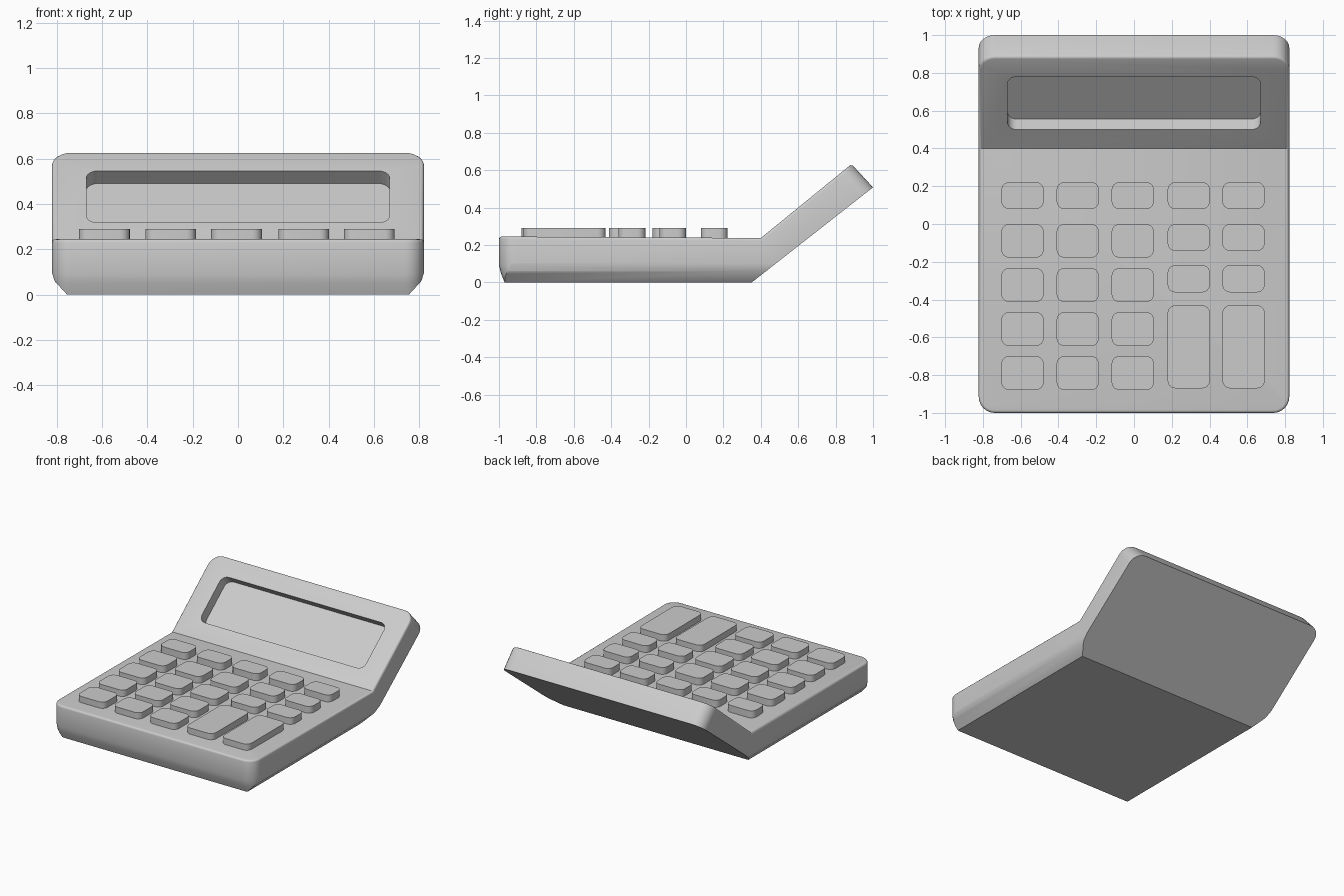
import bpy, bmesh, math
from mathutils import Vector

if "Cube" in bpy.data.objects:
    bpy.data.objects.remove(bpy.data.objects["Cube"])


def make_object(name, bm):
    bmesh.ops.recalc_face_normals(bm, faces=bm.faces)
    mesh = bpy.data.meshes.new(name)
    bm.to_mesh(mesh)
    bm.free()
    obj = bpy.data.objects.new(name, mesh)
    bpy.context.collection.objects.link(obj)
    return obj


def smooth(obj, angle):
    bpy.ops.object.select_all(action='DESELECT')
    obj.select_set(True)
    bpy.context.view_layer.objects.active = obj
    bpy.ops.object.shade_smooth_by_angle(angle=math.radians(angle))


def prism(points, offset):
    bm = bmesh.new()
    face = bm.faces.new([bm.verts.new(p) for p in points])
    ext = bmesh.ops.extrude_face_region(bm, geom=[face], use_keep_orig=True)
    moved = [v for v in ext["geom"] if isinstance(v, bmesh.types.BMVert)]
    bmesh.ops.translate(bm, verts=moved, vec=offset)
    bmesh.ops.recalc_face_normals(bm, faces=bm.faces)
    return bm


def rounded_rect(w, h, r, steps=6):
    pts = []
    for i, (sx, sy) in enumerate([(1, 1), (-1, 1), (-1, -1), (1, -1)]):
        for k in range(steps + 1):
            a = math.pi / 2 * (i + k / steps)
            pts.append((sx * (w / 2 - r) + r * math.cos(a),
                        sy * (h / 2 - r) + r * math.sin(a)))
    return pts


# Body: bent side profile swept across the width
W = 0.822
profile = [(-0.97, 0), (0.352, 0), (1.0, 0.508), (0.885, 0.632),
           (0.40, 0.237), (-1.0, 0.245), (-1.0, 0.09), (-0.99, 0.05)]
bm = prism([(-W, y, z) for y, z in profile], (2 * W, 0, 0))

# Round the two front corners and the two screen corners
corners = []
for e in bm.edges:
    a, b = (v.co for v in e.verts)
    if abs(a.x - b.x) < 1e-4 and (max(a.y, b.y) < -0.9 or min(a.y, b.y) > 0.8):
        corners.append(e)
bmesh.ops.bevel(bm, geom=corners, offset=0.085, segments=6, profile=0.5,
                affect='EDGES')

# Soften the upper rim
bm.normal_update()
rim = [e for e in bm.edges
       if sum(f.normal.z > 0.74 for f in e.link_faces) == 1]
bmesh.ops.bevel(bm, geom=rim, offset=0.014, segments=3, profile=0.5,
                affect='EDGES')

# Tapered lower sides
for s in (-1, 1):
    for p, n in (((s * W, 0, 0.10), (s * 0.04, 0, -0.012)),
                 ((s * 0.81, 0, 0.06), (s * 0.06, 0, -0.055))):
        cut = bmesh.ops.bisect_plane(
            bm, geom=bm.verts[:] + bm.edges[:] + bm.faces[:], dist=1e-5,
            plane_co=p, plane_no=Vector(n).normalized(), clear_outer=True)
        edges = [g for g in cut["geom_cut"] if isinstance(g, bmesh.types.BMEdge)]
        bmesh.ops.holes_fill(bm, edges=edges, sides=0)
body = make_object("body", bm)

# Screen recess sunk into the raised panel
panel = Vector((0, 0.776, 0.631))
inward = Vector((0, 0.707, -0.707))
centre = Vector((0, 0.64, 0.432))
cutter = make_object("screen_cutter", prism(
    [centre - inward * 0.06 + Vector((u, 0, 0)) + panel * v
     for u, v in rounded_rect(1.34, 0.361, 0.05)], inward * 0.138))
cutter.hide_render = True
mod = body.modifiers.new("screen_recess", 'BOOLEAN')
mod.operation, mod.solver, mod.object = 'DIFFERENCE', 'EXACT', cutter
bpy.context.view_layer.objects.active = body
bpy.ops.object.modifier_apply(modifier=mod.name)
bpy.data.objects.remove(cutter)
smooth(body, 35)

# Keys: (top y, bottom y) of each row
columns = [-0.59, -0.2975, -0.0065, 0.29, 0.58]
top_row = [(0.222, 0.079)]
digit_rows = top_row + [(0.0, -0.178), (-0.233, -0.413),
                        (-0.466, -0.646), (-0.699, -0.879)]
function_rows = top_row + [(0.0, -0.143), (-0.217, -0.362), (-0.43, -0.87)]
for c, x in enumerate(columns):
    for r, (y1, y0) in enumerate(digit_rows if c < 3 else function_rows):
        outline = rounded_rect(0.224, y1 - y0, 0.042)
        key = make_object(f"key_{c + 1}_{r + 1}", prism(
            [(x + u, (y0 + y1) / 2 + v, 0.20) for u, v in outline],
            (0, 0, 0.09)))
        smooth(key, 35)
